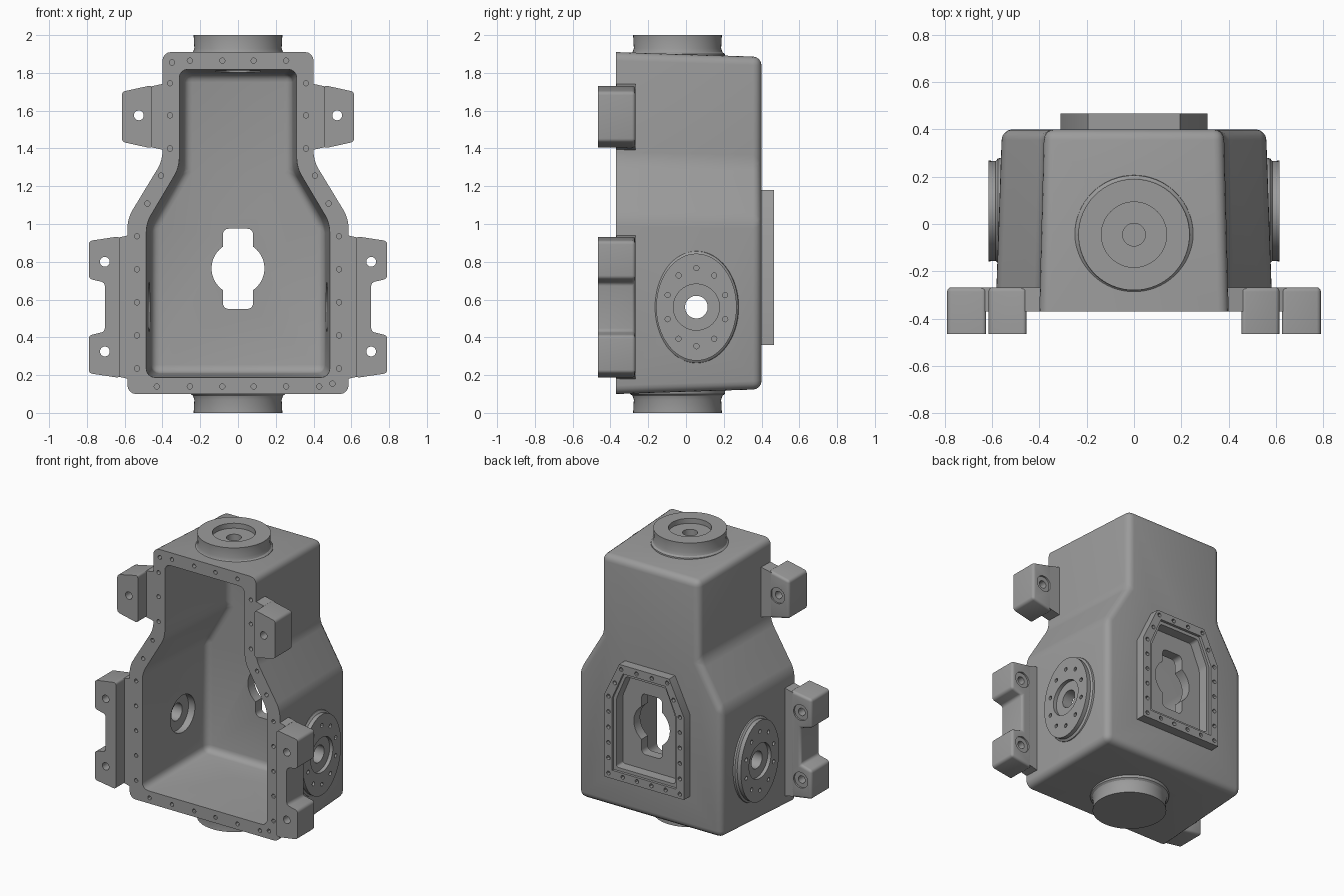
import bpy, bmesh, math
from mathutils import Matrix, Vector

if "Cube" in bpy.data.objects:
    bpy.data.objects.remove(bpy.data.objects["Cube"])

grey = bpy.data.materials.new("cast grey")
grey.use_nodes = True
COLOUR = (0.33, 0.33, 0.33, 1)
grey.diffuse_color = COLOUR
grey.node_tree.nodes["Principled BSDF"].inputs["Base Color"].default_value = COLOUR

parts, cutters = [], []


def finish(name, bm, cutter):
    bmesh.ops.recalc_face_normals(bm, faces=bm.faces)
    mesh = bpy.data.meshes.new(name)
    bm.to_mesh(mesh)
    bm.free()
    mesh.materials.append(grey)
    obj = bpy.data.objects.new(name, mesh)
    bpy.context.collection.objects.link(obj)
    obj.hide_render = cutter
    (cutters if cutter else parts).append(obj)
    return obj


def loft(name, front, back, y0, y1, radius=0, rim=True, cutter=False):
    """Solid between two xz outlines; rounds side edges and, with rim, the back edge."""
    bm = bmesh.new()
    a = [bm.verts.new((x, y0, z)) for x, z in front]
    b = [bm.verts.new((x, y1, z)) for x, z in back]
    bm.faces.new(a)
    bm.faces.new(b[::-1])
    n = len(a)
    for i in range(n):
        j = (i + 1) % n
        bm.faces.new((a[i], b[i], b[j], a[j]))
    bmesh.ops.recalc_face_normals(bm, faces=bm.faces)
    if radius:
        edges = [e for e in bm.edges
                 if abs(e.verts[0].co.y - e.verts[1].co.y) > 1e-4
                 or (rim and e.verts[0].co.y > y1 - 1e-4)]
        bmesh.ops.bevel(bm, geom=edges, offset=radius, segments=4,
                        profile=0.5, affect='EDGES', clamp_overlap=True)
    return finish(name, bm, cutter)


def lathe(name, profile, matrix, cutter=False, steps=64):
    """Closed (radius, height) profile turned around local z."""
    bm = bmesh.new()
    verts = [bm.verts.new((r, 0, h)) for r, h in profile]
    edges = [bm.edges.new(p) for p in zip(verts, verts[1:])]
    bmesh.ops.spin(bm, geom=verts + edges, cent=(0, 0, 0), axis=(0, 0, 1),
                   angle=math.tau, steps=steps, use_duplicate=False)
    bmesh.ops.remove_doubles(bm, verts=bm.verts, dist=1e-5)
    bm.transform(matrix)
    return finish(name, bm, cutter)


def drill(name, points, rotation, depth=0.08):
    """Row of small blind bolt holes centred on the given surface points."""
    bm = bmesh.new()
    for p in points:
        bmesh.ops.create_cone(bm, cap_ends=True, segments=12, radius1=0.014,
                              radius2=0.014, depth=depth,
                              matrix=Matrix.Translation(p) @ rotation)
    return finish(name, bm, True)


def cut(obj, *tools):
    for tool in tools:
        m = obj.modifiers.new("cut", 'BOOLEAN')
        m.operation, m.solver, m.object = 'DIFFERENCE', 'EXACT', tool


def mirrored(half):
    return half + [(-x, z) for x, z in reversed(half)]


ALONG_Y = Matrix.Rotation(math.pi / 2, 4, 'X')
ALONG_X = Matrix.Rotation(math.pi / 2, 4, 'Y')

# Main housing shell with drafted walls
body = loft("housing",
            mirrored([(0.585, 0.1), (0.585, 1.03), (0.4, 1.335), (0.4, 1.91)]),
            mirrored([(0.558, 0.125), (0.558, 1.02), (0.38, 1.32), (0.38, 1.885)]),
            -0.37, 0.4, 0.045)
cavity = loft("cavity_cutter",
              mirrored([(0.487, 0.187), (0.487, 1.005), (0.312, 1.3), (0.312, 1.82)]),
              mirrored([(0.46, 0.21), (0.46, 0.995), (0.288, 1.285), (0.288, 1.795)]),
              -0.4, 0.31, 0.045, cutter=True)
cut(body, cavity)

# Flange bolt holes
half_bolts = [(0.083, 1.865), (0.255, 1.865), (0.36, 1.745), (0.36, 1.575),
              (0.36, 1.4), (0.407, 1.256), (0.48, 1.108), (0.083, 0.14),
              (0.255, 0.14), (0.43, 0.14)]
half_bolts += [(0.535, 0.235 + 0.175 * i) for i in range(5)]
flange = mirrored(half_bolts) + [(-0.35, 1.855), (0.5, 0.155)]
cut(body, drill("flange_bolt_cutter", [(x, -0.37, z) for x, z in flange], ALONG_Y))

# Top and bottom bearing bosses
for name, turn in (("top", 0), ("bottom", math.pi)):
    m = (Matrix.Translation((0, -0.045, 1))
         @ Matrix.Rotation(turn, 4, 'X'))
    boss = lathe(name + "_boss", [(0, 0.87), (0.255, 0.87), (0.25, 0.9), (0.238, 0.91),
                                  (0.231, 0.93), (0.235, 1), (0, 1)], m)
    bore = lathe(name + "_bore_cutter",
                 [(0, 0.7), (0.125, 0.7), (0.125, 0.84), (0.08, 0.84), (0.08, 0.88),
                  (0.048, 0.88), (0.048, 0.965), (0.138, 0.965), (0.138, 1.05),
                  (0, 1.05)], m, True)
    cut(boss, bore)
    cut(body, bore)

# Oval side bosses with a ring of bolt holes
for name, s in (("left", 1), ("right", -1)):
    place = Matrix.Translation((0, 0.055, 0.56)) @ Matrix.Rotation(s * math.pi / 2, 4, 'Y')
    boss = lathe(name + "_side_boss",
                 [(0, 0.54), (0.228, 0.54), (0.222, 0.575), (0.211, 0.585),
                  (0.213, 0.615), (0, 0.615)],
                 place @ Matrix.Diagonal((1.33, 1, 1, 1)))
    bore = lathe(name + "_side_bore_cutter",
                 [(0, 0.4), (0.13, 0.4), (0.13, 0.515), (0.06, 0.515), (0.06, 0.59),
                  (0.122, 0.59), (0.122, 0.7), (0, 0.7)], place, True)
    ring = [(s * 0.615, 0.055 + 0.16 * math.sin(a), 0.56 + 0.207 * math.cos(a))
            for a in (math.tau * i / 10 for i in range(10))]
    cut(boss, bore, drill(name + "_ring_cutter", ring, ALONG_X, 0.05))
    cut(body, bore)

# Mounting feet: thin web on the housing plus a thicker foot block
upper_foot = [(0.455, 1.4), (0.615, 1.435), (0.615, 1.7), (0.455, 1.735)]
upper_web = [(0.385, 1.39), (0.475, 1.41), (0.475, 1.725), (0.385, 1.745)]
lower_foot = [(0.625, 0.185), (0.79, 0.21), (0.79, 0.41), (0.705, 0.43),
              (0.705, 0.69), (0.79, 0.71), (0.79, 0.91), (0.625, 0.935)]
lower_web = [(0.56, 0.175), (0.645, 0.195), (0.645, 0.925), (0.56, 0.945)]
for name, s in (("left", 1), ("right", -1)):
    for level, foot, web, holes in (
            ("upper", upper_foot, upper_web, [(0.525, 1.575)]),
            ("lower", lower_foot, lower_web, [(0.705, 0.8), (0.705, 0.325)])):
        foot = [(s * x, z) for x, z in foot]
        web = [(s * x, z) for x, z in web]
        block = loft(f"{name}_{level}_foot", foot, foot, -0.465, -0.268, 0.018)
        loft(f"{name}_{level}_web", web, web, -0.369, -0.268)
        for x, z in holes:
            m = Matrix.Translation((s * x, 0, z)) @ ALONG_Y
            cut(block, lathe("foot_hole_cutter",
                             [(0, 0.2), (0.055, 0.2), (0.055, 0.28), (0.026, 0.28),
                              (0.026, 0.6), (0, 0.6)], m, True, 32))


# Rear cover frame with stepped window
def house(d):
    return mirrored([(0.31 - d, 0.36 + d), (0.31 - d, 0.94 - 0.2 * d),
                     (0.195 - 0.5 * d, 1.18 - d)])


frame = loft("rear_frame", house(0), house(0), 0.392, 0.466)
step = loft("window_step_cutter", house(0.06), house(0.06), 0.448, 0.55, cutter=True)
window = loft("window_cutter", house(0.085), house(0.08), 0.38, 0.5, 0.015, False, True)
rim, rear = house(0.032), []
for p, q in zip(rim, rim[1:] + rim[:1]):
    p, q = Vector(p), Vector(q)
    n = max(2, round((q - p).length / 0.12))
    rear += [p.lerp(q, i / n) for i in range(n)]
cut(frame, step, window,
    drill("frame_bolt_cutter", [(v.x, 0.466, v.y) for v in rear], ALONG_Y, 0.05))

# Keyhole through the rear wall
hole = lathe("keyhole_round_cutter", [(0, -0.6), (0.14, -0.6), (0.14, -0.2), (0, -0.2)],
             Matrix.Translation((0, 0, 0.765)) @ ALONG_Y, True)
slot_outline = mirrored([(0.08, 0.55), (0.08, 0.975)])
slot = loft("keyhole_slot_cutter", slot_outline, slot_outline, 0.2, 0.6, 0.03, False, True)
cut(body, window, hole, slot)

# Bake the cuts, drop the cutters, smooth the rounded surfaces
bpy.context.view_layer.update()
graph = bpy.context.evaluated_depsgraph_get()
baked = [(o, bpy.data.meshes.new_from_object(o.evaluated_get(graph))) for o in parts]
for obj, mesh in baked:
    obj.modifiers.clear()
    obj.data = mesh
for tool in cutters:
    bpy.data.objects.remove(tool)
bpy.context.view_layer.update()
for obj in parts:
    obj.select_set(True)
bpy.context.view_layer.objects.active = body
bpy.ops.object.shade_smooth_by_angle(angle=math.radians(30))
